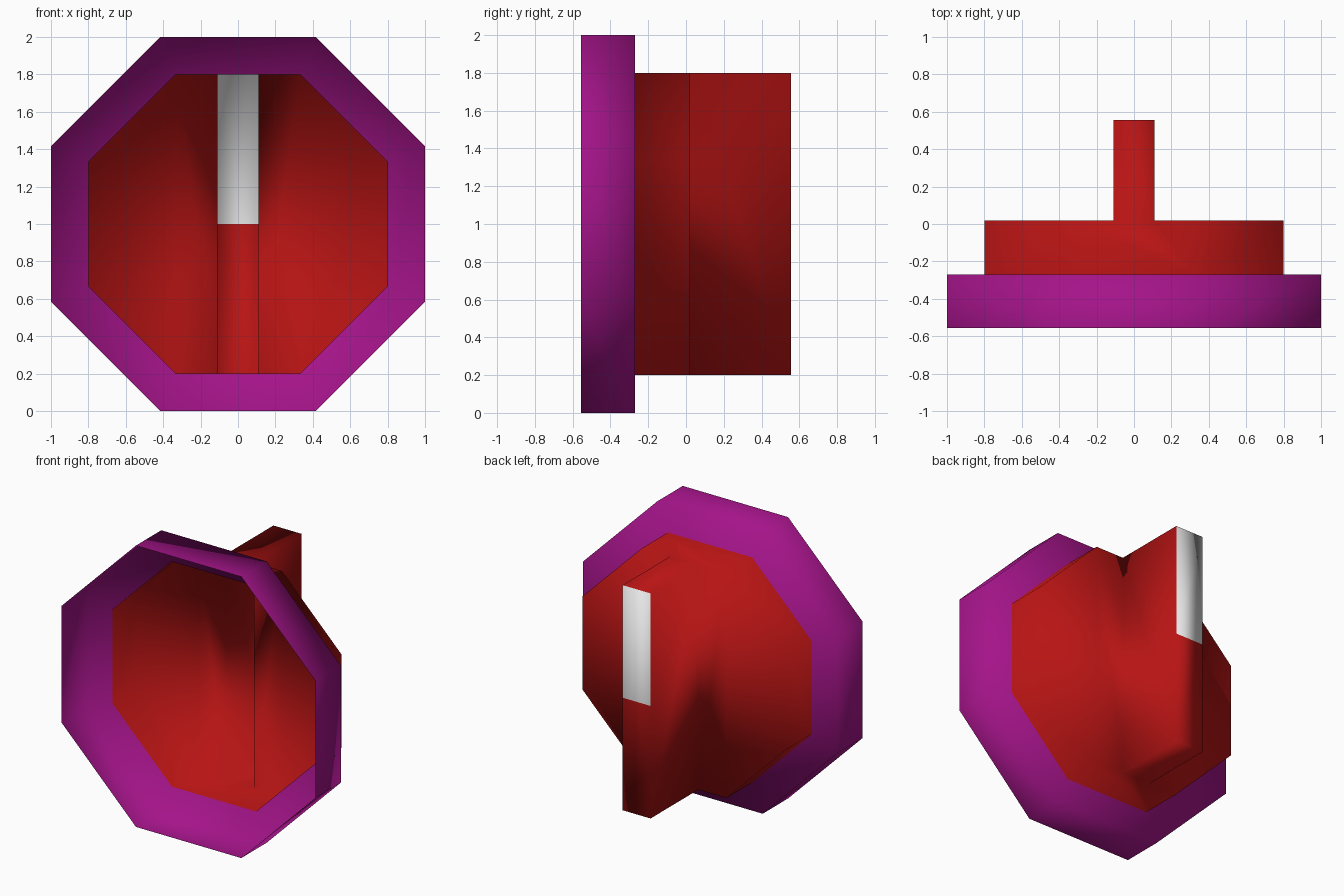
import bpy, bmesh, math

cube = bpy.data.objects.get("Cube")
if cube:
    bpy.data.objects.remove(cube, do_unlink=True)


def make_material(name, color):
    mat = bpy.data.materials.new(name)
    mat.use_nodes = True
    mat.diffuse_color = (*color, 1)
    mat.node_tree.nodes["Principled BSDF"].inputs["Base Color"].default_value = (*color, 1)
    return mat


PURPLE, RED, WHITE = range(3)
materials = [make_material("purple", (0.37, 0.007, 0.25)),
             make_material("red", (0.48, 0.007, 0.007)),
             make_material("white", (0.8, 0.8, 0.8))]

FRONT, STEP, PLATE, END = -0.555, -0.27, 0.02, 0.555
RIM, CUP, SLOT = 1.0, 0.8, 0.11
bm = bmesh.new()


def octagon(apothem, y):
    """Eight vertices, starting at the upper right and turning clockwise."""
    radius = apothem / math.cos(math.pi / 8)
    angles = [math.radians(67.5 - 45 * i) for i in range(8)]
    return [bm.verts.new((radius * math.cos(a), y, 1 + radius * math.sin(a))) for a in angles]


def face(verts, material):
    bm.faces.new(verts).material_index = material


def bridge(a, b, material, skip=()):
    for i in range(len(a)):
        j = (i + 1) % len(a)
        if i not in skip:
            face((a[i], a[j], b[j], b[i]), material)


# Open rim, flat step and cup wall
rim_front, rim_back = octagon(RIM, FRONT), octagon(RIM, STEP)
cup_front, cup_back = octagon(CUP, STEP), octagon(CUP, PLATE)
bridge(rim_front, rim_back, PURPLE)
bridge(rim_back, cup_front, PURPLE)
bridge(cup_front, cup_back, RED, skip=(3, 7))


# Slot outlines: right column then left column, each from bottom to top
def column(x, y, heights):
    return [bm.verts.new((x, y, z)) for z in heights]


low, high = 1 - CUP, 1 + CUP
mouth_r, mouth_l = (column(x, PLATE, (low, high)) for x in (SLOT, -SLOT))
end_r, end_l = (column(x, END, (low, 1, high)) for x in (SLOT, -SLOT))

# Cup floor and top, split at the slot mouth
face((cup_front[3], cup_front[4], cup_back[4], mouth_l[0], mouth_r[0], cup_back[3]), RED)
face((cup_front[7], cup_front[0], cup_back[0], mouth_r[1], mouth_l[1], cup_back[7]), RED)

# Back plate on both sides of the slot
for top, upper, lower, bottom, mouth in ((0, 1, 2, 3, mouth_r), (7, 6, 5, 4, mouth_l)):
    c = cup_back
    face((c[top], c[upper], c[lower], c[bottom]), RED)
    face((c[top], c[bottom], mouth[0], mouth[1]), RED)

# Hollow fin with a white upper end
for mouth, end in ((mouth_r, end_r), (mouth_l, end_l)):
    face((mouth[0], end[0], end[1], end[2], mouth[1]), RED)
face((mouth_r[0], mouth_l[0], end_l[0], end_r[0]), RED)
face((mouth_r[1], mouth_l[1], end_l[2], end_r[2]), RED)
face((end_r[0], end_l[0], end_l[1], end_r[1]), RED)
face((end_r[1], end_l[1], end_l[2], end_r[2]), WHITE)

# Consistent outward normals: the fin end faces +y
bmesh.ops.recalc_face_normals(bm, faces=bm.faces[:])
bm.normal_update()
bm.faces.ensure_lookup_table()
if bm.faces[-1].normal.y < 0:
    bmesh.ops.reverse_faces(bm, faces=bm.faces[:])
for f in bm.faces:
    f.smooth = True

mesh = bpy.data.meshes.new("octagonal_shell")
bm.to_mesh(mesh)
bm.free()
for mat in materials:
    mesh.materials.append(mat)
shell = bpy.data.objects.new("octagonal_shell", mesh)
bpy.context.collection.objects.link(shell)
